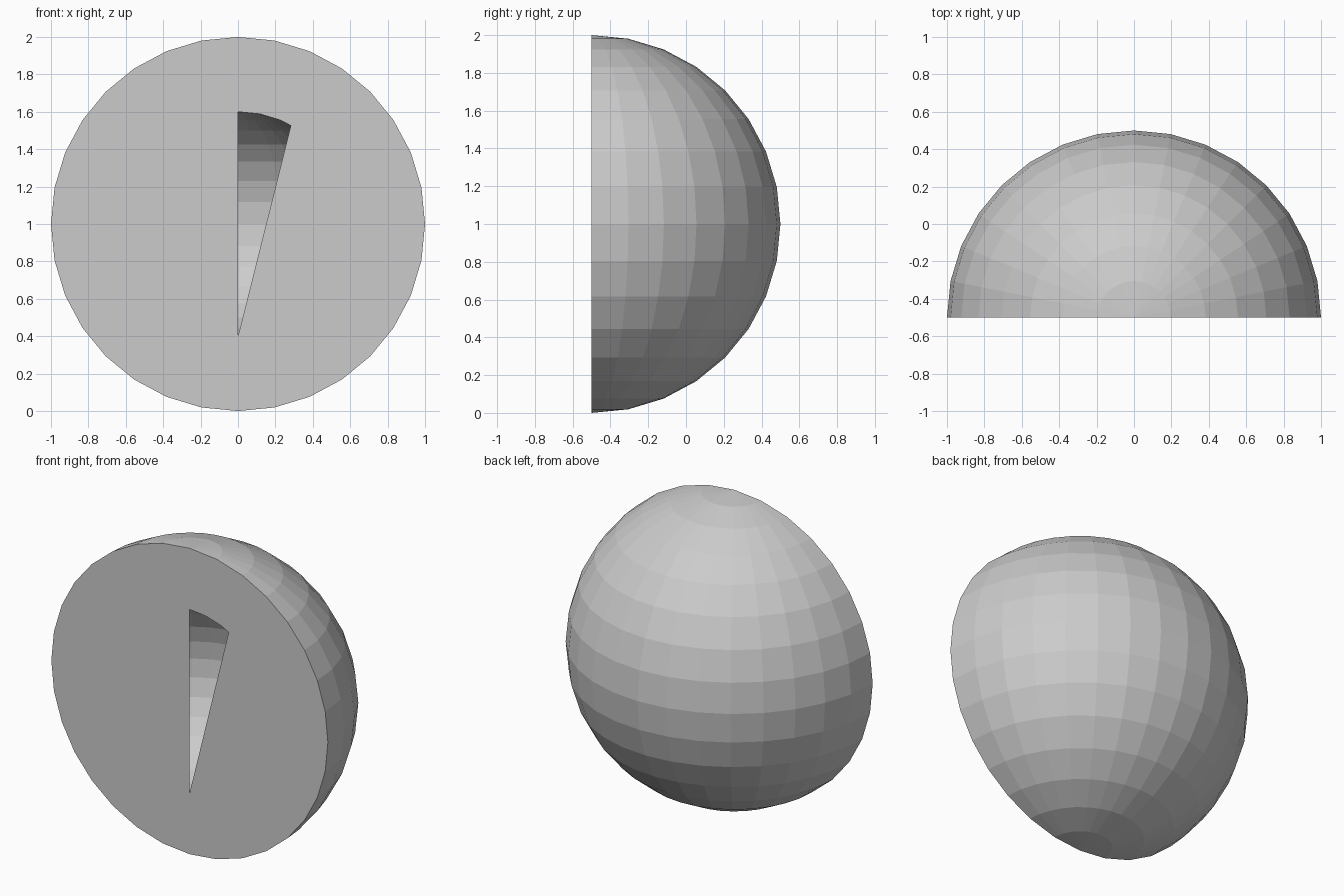
import bpy, bmesh
from math import sin, cos, pi
from mathutils import Vector, Matrix
from mathutils.geometry import intersect_line_line

if "Cube" in bpy.data.objects:
    bpy.data.objects.remove(bpy.data.objects["Cube"])

FRONT, MID = -0.5, 1.0
CENTRE = Vector((0, FRONT, MID))
STEP = pi / 16


def rim(radius, k):
    """Rim vertex k of a 32-sided circle on the front plane, clockwise from the top."""
    return CENTRE + Vector((radius * sin(k * STEP), 0, radius * cos(k * STEP)))


def add_object(name, bm):
    mesh = bpy.data.meshes.new(name)
    bm.to_mesh(mesh)
    bm.free()
    obj = bpy.data.objects.new(name, mesh)
    bpy.context.collection.objects.link(obj)
    return obj


def half_sphere(name, radius, inward=False):
    bm = bmesh.new()
    bmesh.ops.create_uvsphere(bm, u_segments=32, v_segments=16, radius=radius,
                              matrix=Matrix.Translation(CENTRE))
    front = [f for f in bm.faces if f.calc_center_median().y < FRONT]
    bmesh.ops.delete(bm, geom=front, context='FACES')
    if inward:
        bmesh.ops.reverse_faces(bm, faces=bm.faces[:])
    return add_object(name, bm)


# Rounded back and the hollow inside it
half_sphere("outer_shell", 1.0)
half_sphere("inner_hollow", 0.6, inward=True)

# Flat front with a narrow wedge opening into the hollow
bottom, top = rim(0.6, 16), rim(0.6, 0)
corner = intersect_line_line(bottom, rim(1, 2), rim(0.6, 2), rim(0.6, 3))[0]
right = [rim(1, k) for k in range(17)] + [bottom, corner, rim(0.6, 2), rim(0.6, 1), top]
left = [rim(1, k) for k in range(16, 33)] + [top, bottom]

bm = bmesh.new()
for outline in (right, left):
    bm.faces.new([bm.verts.new(p) for p in outline])
bmesh.ops.remove_doubles(bm, verts=bm.verts[:], dist=1e-4)
bm.normal_update()
for f in bm.faces:
    if f.normal.y > 0:
        f.normal_flip()
bmesh.ops.triangulate(bm, faces=bm.faces[:])
add_object("front_face", bm)
